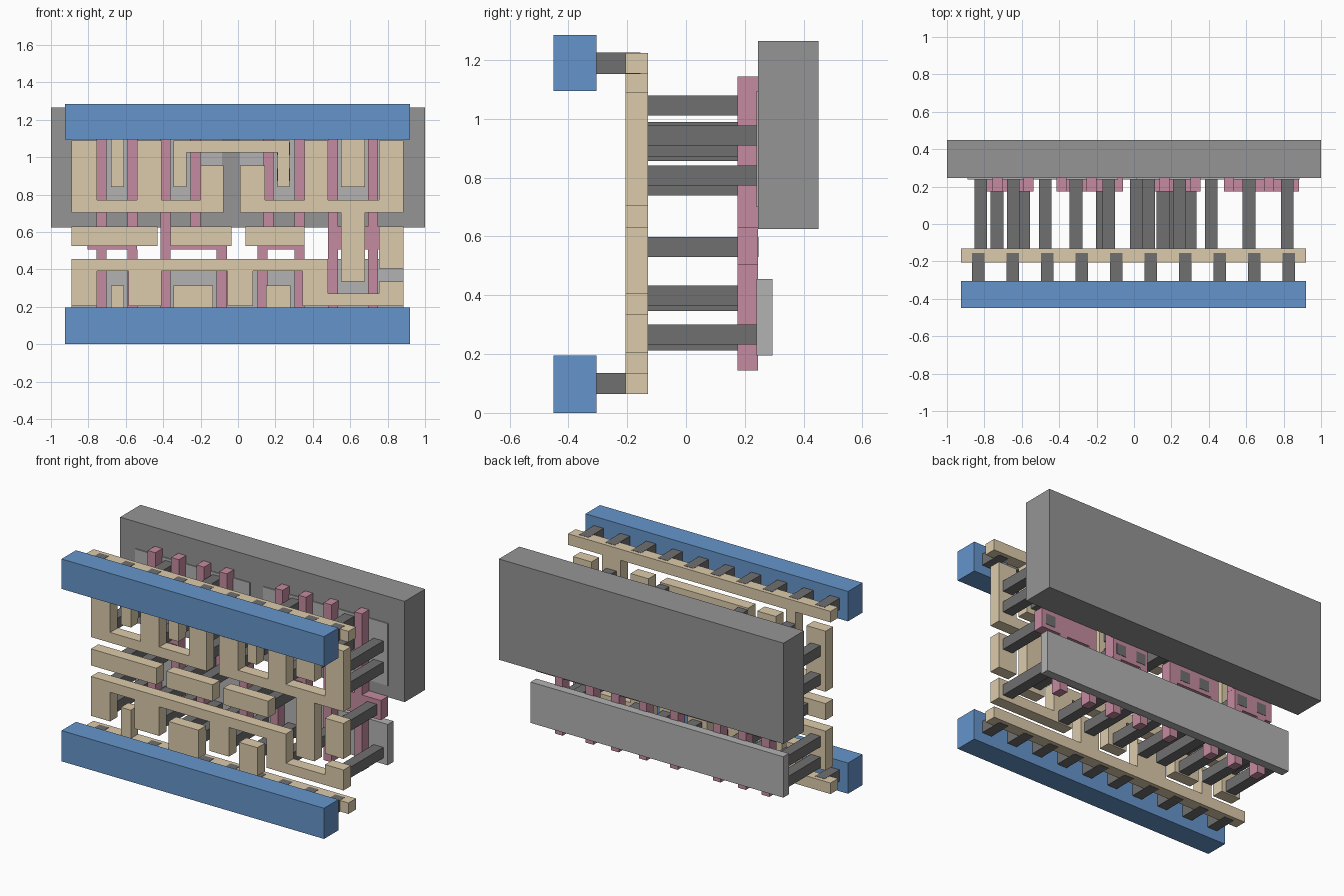
import bpy, bmesh


def material(name, r, g, b):
    m = bpy.data.materials.new(name)
    m.diffuse_color = (r, g, b, 1)
    return m


BLUE = material("blue", 0.13, 0.30, 0.60)
TAN = material("tan", 0.72, 0.60, 0.41)
PINK = material("pink", 0.56, 0.26, 0.35)
DARK = material("dark_grey", 0.16, 0.16, 0.16)
MID = material("mid_grey", 0.30, 0.30, 0.30)
LIGHT = material("light_grey", 0.45, 0.45, 0.45)


def prism(bm, outline, y0, y1):
    """Extrude an x-z outline from y0 to y1."""
    face = bm.faces.new([bm.verts.new((x, y0, z)) for x, z in outline])
    ext = bmesh.ops.extrude_face_region(bm, geom=[face])
    verts = [v for v in ext["geom"] if isinstance(v, bmesh.types.BMVert)]
    bmesh.ops.translate(bm, verts=verts, vec=(0, y1 - y0, 0))


def rect(x0, x1, z0, z1):
    return [(x0, z0), (x1, z0), (x1, z1), (x0, z1)]


def steps(x0, heights):
    pts = []
    for x1, z in heights:
        pts += [(x0, z), (x1, z)]
        x0 = x1
    return pts


def skyline(x0, bottom, top):
    """Outline between two stepped edges, each a list of (end x, z)."""
    return steps(x0, bottom) + steps(x0, top)[::-1]


def part(name, outlines, y0, y1, mat):
    bm = bmesh.new()
    for o in outlines:
        prism(bm, o, y0, y1)
    bmesh.ops.recalc_face_normals(bm, faces=bm.faces)
    mesh = bpy.data.meshes.new(name)
    bm.to_mesh(mesh)
    bm.free()
    mesh.materials.append(mat)
    bpy.context.collection.objects.link(bpy.data.objects.new(name, mesh))


# Back block with the embedded and free-standing slabs
part("back_block", [rect(-1, 1, 0.625, 1.265)], 0.245, 0.45, MID)
part("upper_slabs", [rect(-0.89, -0.085, 0.70, 1.095),
                     rect(0.01, 0.885, 0.70, 1.095)], 0.239, 0.295, LIGHT)
part("lower_slab", [rect(-0.89, 0.885, 0.195, 0.455)], 0.239, 0.295, LIGHT)

# Pink strips: (pad left, pad right, upper finger xs, lower finger xs)
strips = [(-0.805, -0.54, (-0.73, -0.565), (-0.73, -0.565)),
          (-0.415, -0.06, (-0.388, -0.228), (-0.388, -0.087)),
          (0.105, 0.355, (0.163, 0.328), (0.132, 0.328)),
          (0.48, 0.88, (0.507, 0.722), (0.507, 0.722))]
W = 0.027
for i, (a, b, up, low) in enumerate(strips):
    bottom, top = [], []
    for side, xs, edge, tip in ((bottom, low, 0.505, 0.145), (top, up, 0.63, 1.145)):
        for x in xs:
            if x - W > a + 0.002:
                side.append((x - W, edge))
            side.append((x + W, tip))
        side.append((b + 0.001, edge))
    part(f"pink_strip_{i + 1}", [skyline(a, bottom, top)], 0.175, 0.245, PINK)

# Tan layer: rails with teeth
YT = (-0.205, -0.13)
part("tan_lower_rail", [skyline(-0.925, [(0.92, 0.065)], [
    (-0.68, 0.135), (-0.61, 0.315), (-0.345, 0.135), (-0.135, 0.315),
    (0.15, 0.135), (0.28, 0.315), (0.92, 0.135)])], *YT, TAN)
part("tan_upper_rail", [skyline(-0.925, [
    (-0.68, 1.155), (-0.61, 0.84), (0.55, 1.155), (0.68, 0.84), (0.92, 1.155)],
    [(0.92, 1.225)])], *YT, TAN)

# Tan layer: combs, bridge and middle bars
part("tan_upper_left_comb", [skyline(-0.89, [(-0.077, 0.705)], [
    (-0.755, 1.09), (-0.54, 0.77), (-0.41, 1.09), (-0.20, 0.77),
    (-0.077, 0.955)])], *YT, TAN)
part("tan_upper_right_comb", [skyline(0.01, [
    (0.55, 0.705), (0.68, 0.335), (0.885, 0.705)], [
    (0.145, 0.955), (0.355, 0.77), (0.48, 1.09), (0.755, 0.77),
    (0.885, 1.09)])], *YT, TAN)
part("tan_bridge", [skyline(-0.345, [
    (-0.275, 0.84), (0.21, 1.025), (0.275, 0.84)], [(0.275, 1.09)])], *YT, TAN)
part("tan_lower_comb", [skyline(-0.89, [
    (-0.755, 0.205), (-0.585, 0.39), (-0.41, 0.205), (-0.055, 0.39),
    (0.08, 0.205), (0.345, 0.39), (0.885, 0.205)], [
    (0.48, 0.455), (0.755, 0.27), (0.885, 0.335)])], *YT, TAN)
part("tan_middle_bars", [rect(-0.89, -0.43, 0.525, 0.63),
                         rect(-0.36, -0.035, 0.525, 0.63),
                         rect(0.04, 0.355, 0.525, 0.63),
                         rect(0.755, 0.885, 0.405, 0.63)], *YT, TAN)

# Blue front rails and the short pegs behind them
part("blue_lower_rail", [rect(-0.925, 0.92, 0, 0.195)], -0.45, -0.305, BLUE)
part("blue_upper_rail", [rect(-0.925, 0.92, 1.095, 1.285)], -0.45, -0.305, BLUE)
H = 0.034


def peg(x, z, h=H):
    return rect(x - H, x + H, z - h, z + h)


for name, z in (("lower", 0.10), ("upper", 1.19)):
    part(f"{name}_rail_pegs", [peg(-0.832 + 0.1843 * i, z, 0.0365) for i in range(10)],
         -0.305, -0.155, DARK)

# Long pegs from the tan layer to the slabs
lower = {0.247: (-0.82, -0.645, -0.475, -0.31, -0.17, 0.0125, 0.22, 0.4125),
         0.267: (0.82,), 0.38: (-0.82, -0.475), 0.40: (0.615,)}
upper = {1.045: (-0.645, -0.31, 0.243, 0.615), 0.906: (-0.645, -0.31, 0.243, 0.615),
         0.955: (-0.82, -0.475, 0.4125), 0.943: (0.82,), 0.808: (0.82,),
         0.89: (-0.135, 0.078), 0.773: (-0.82, -0.475, -0.135, 0.078, 0.4125)}
for name, rows in (("lower", lower), ("upper", upper)):
    part(f"{name}_long_pegs", [peg(x, z) for z, xs in rows.items() for x in xs],
         -0.13, 0.24, DARK)

# Pegs from the middle bars through the pink pads
part("middle_pegs", [peg(x, 0.565) for x in
                     (-0.732, -0.59, -0.31, -0.17, 0.155, 0.30, 0.82)],
     -0.13, 0.247, DARK)
